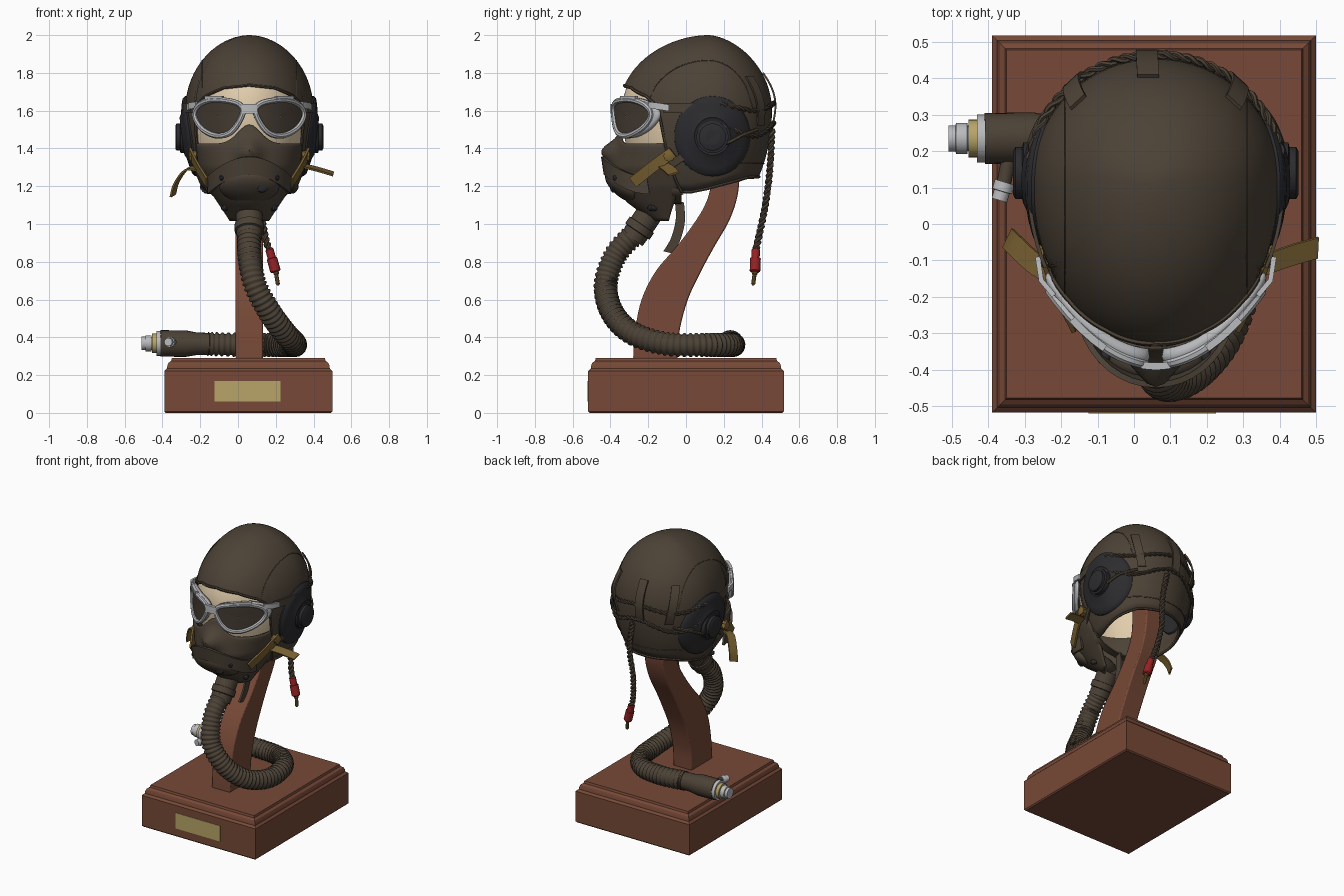
import bpy, bmesh, math
from mathutils import Vector as V
from math import sin, cos, pi, sqrt, radians, exp

if "Cube" in bpy.data.objects:
    bpy.data.objects.remove(bpy.data.objects["Cube"])

CX = .06  # mid plane of the head and stand


def mat(name, r, g, b):
    m = bpy.data.materials.new(name)
    m.diffuse_color = [((c / 255 + .055) / 1.055) ** 2.4 for c in (r, g, b)] + [1]
    m.use_nodes = True
    m.node_tree.nodes["Principled BSDF"].inputs["Base Color"].default_value = m.diffuse_color
    return m


LEATHER = mat("brown leather", 76, 66, 54)
BLACK = mat("black rubber", 44, 44, 47)
LENS = mat("smoked lens", 68, 59, 50)
SILVER = mat("silver metal", 186, 187, 190)
SKIN = mat("cream skin", 226, 205, 172)
WOOD = mat("red wood", 119, 73, 55)
BRASS = mat("brass", 184, 165, 104)
TAN = mat("tan webbing", 122, 98, 50)
RED = mat("red plastic", 150, 34, 36)


def mesh(name, verts, faces, m, thick=0, angle=35, offset=0, bevel=0):
    bm = bmesh.new()
    vs = [bm.verts.new(v) for v in verts]
    for f in faces:
        bm.faces.new([vs[i] for i in f])
    bmesh.ops.remove_doubles(bm, verts=bm.verts, dist=1e-5)
    bmesh.ops.recalc_face_normals(bm, faces=bm.faces)
    me = bpy.data.meshes.new(name)
    bm.to_mesh(me)
    bm.free()
    for p in me.polygons:
        p.use_smooth = True
    me.set_sharp_from_angle(angle=radians(angle))
    me.materials.append(m)
    o = bpy.data.objects.new(name, me)
    bpy.context.collection.objects.link(o)
    if thick:
        s = o.modifiers.new("thickness", 'SOLIDIFY')
        s.thickness, s.offset = thick, offset
    if bevel:
        b = o.modifiers.new("bevel", 'BEVEL')
        b.width, b.segments = bevel, 2
    return o


def grid(name, rows, m, closed=False, caps=False, loop=False, **kw):
    n, k = len(rows[0]), len(rows)
    faces = [(i * n + j, i * n + (j + 1) % n, (i + 1) % k * n + (j + 1) % n, (i + 1) % k * n + j)
             for i in range(k if loop else k - 1) for j in range(n if closed else n - 1)]
    if caps:
        faces += [tuple(range(n)), tuple(range((k - 1) * n, k * n))]
    return mesh(name, [p for r in rows for p in r], faces, m, **kw)


def spline(pts, n=8, cyclic=False):
    p = [V(q) for q in pts]
    k = len(p)
    get = (lambda i: p[i % k]) if cyclic else (lambda i: p[max(0, min(k - 1, i))])
    out = []
    for i in range(k if cyclic else k - 1):
        a, b, c, d = (get(i + j) for j in (-1, 0, 1, 2))
        for j in range(n):
            t = j / n
            out.append(.5 * (2 * b + (c - a) * t + (2 * a - 5 * b + 4 * c - d) * t * t
                             + (3 * b - a - 3 * c + d) * t ** 3))
    return out if cyclic else out + [p[-1]]


def tube(name, pts, r, m, sides=12, cyclic=False, **kw):
    p = [V(q) for q in pts]
    k, rows, nrm = len(p), [], None
    for i in range(k):
        a, b = (p[i - 1], p[(i + 1) % k]) if cyclic else (p[max(0, i - 1)], p[min(k - 1, i + 1)])
        d = (b - a).normalized()
        nrm = (nrm - d * nrm.dot(d)).normalized() if nrm else d.orthogonal().normalized()
        e, q = d.cross(nrm), (r[i] if isinstance(r, (list, tuple)) else r)
        rows.append([p[i] + q * (nrm * cos(2 * pi * j / sides) + e * sin(2 * pi * j / sides)) for j in range(sides)])
    return grid(name, rows, m, True, not cyclic, cyclic, **kw)


def lathe(name, a, b, prof, m, sides=24):  # stepped round part from a to b: (fraction, radius)
    a, b = V(a), V(b)
    return tube(name, [a.lerp(b, f) for f, _ in prof], [r for _, r in prof], m, sides)


def ribbon(name, pts, width, side, m, thick=.01):  # flat strap with a box section
    s, k, rows = V(side).normalized() * width / 2, len(pts), []
    for i, p in enumerate(pts):
        n = (pts[min(i + 1, k - 1)] - pts[max(i - 1, 0)]).cross(s).normalized() * thick / 2
        rows.append([p - s - n, p + s - n, p + s + n, p - s + n])
    return grid(name, rows, m, True, True, angle=45)


def twisted(name, pts, r, m, pitch=.07):
    dist = [0]
    for a, b in zip(pts, pts[1:]):
        dist.append(dist[-1] + (b - a).length)
    for h in (0, pi):
        strand = []
        for i, p in enumerate(pts):
            d = (pts[min(i + 1, len(pts) - 1)] - pts[max(i - 1, 0)]).normalized()
            u = d.cross(V((.3, .5, .2))).normalized()
            w = 2 * pi * dist[i] / pitch + h
            strand.append(p + r * (u * cos(w) + d.cross(u) * sin(w)))
        tube(name, strand, r * 1.05, m, 6)


def interp(x, table):  # table sorted by falling x
    for (a, *u), (b, *v) in zip(table, table[1:]):
        if x >= b:
            t = min(1, (a - x) / (a - b))
            return [p + (q - p) * t for p, q in zip(u, v)]
    return table[-1][1:]


# head surface: t is the angle from the front, z the height
def radii(z):
    f = sqrt(max(0, 1 - ((z - 1.6) / (.4 if z > 1.6 else .62)) ** 2))
    return .34 * f ** 1.05, .475 * f ** 1.05, .335 * f ** 1.2


def head(t, z, off=0, k=1):
    w, fr, bk = radii(z)
    ry = (fr if cos(t) > 0 else bk) * k + off
    return V((CX + (w * k + off) * sin(t), .12 - ry * cos(t), z))


def side(s, y, z, off=0):
    w, fr, bk = radii(z)
    c = min(1, abs((.12 - y) / (fr if y < .12 else bk)))
    return V((CX + s * (w * sqrt(1 - c * c) + off), y, z))


# wooden base, plaque and curved post
steps = [(.008, 0), (0, .008), (0, .222), (.008, .23), (.014, .235), (.016, .25), (.022, .265), (.036, .275), (.04, .29)]
grid("base", [[(CX - .005 + sx * (.445 - i), sy * (.518 - i), z) for sx, sy in ((-1, -1), (1, -1), (1, 1), (-1, 1))]
              for i, z in steps], WOOD, True, True, angle=25)
ribbon("plaque", [V((x, -.5185, .115)) for x in (-.125, .225)], .11, (0, 0, 1), BRASS, .004)
post = spline([(-.28, -.045, .285), (-.27, -.035, .43), (-.235, .01, .6), (-.16, .08, .75), (-.05, .15, .88),
               (.04, .22, 1.0), (.1, .26, 1.1), (.13, .28, 1.2), (.14, .29, 1.38)], 5)
grid("post", [[(x, y, p.z) for x, y in ((CX - .072, p.x), (CX + .072, p.x), (CX + .072, p.y), (CX - .072, p.y))]
              for p in post], WOOD, True, True, bevel=.008)


# leather helmet with face opening
def rim(t):
    a = abs(math.degrees((t + pi) % (2 * pi) - pi))
    return interp(-a, [(0, 1.735), (-25, 1.72), (-45, 1.675), (-56, 1.62), (-58.5, 1.5), (-61, 1.3), (-64, 1.17),
                       (-75, 1.17), (-100, 1.2), (-140, 1.245), (-181, 1.25)])[0]


N = 144
turn = [2 * pi * i / N for i in range(N)]
grid("helmet", [[head(t, rim(t) + (2 - rim(t)) * sin(pi / 2 * u / 28)) for t in turn] for u in range(29)],
     LEATHER, True, thick=.014, offset=-1, angle=50)
tube("helmet_rim", [head(t, rim(t), .001) for t in turn], .008, LEATHER, 6, True)
for s in (-1, 1):
    seam = []
    for i in range(31):
        t = radians(48 + i * 3)
        f = min(1, (.25 / .34 / sin(t)) ** (1 / 1.05))
        seam.append(head(s * t, 1.6 + .4 * sqrt(1 - f * f)))
    tube("helmet_seam", seam, .0025, LEATHER, 5, angle=80)
tube("helmet_back_seam", [head(pi + (i - 15) * .09, 1.32, .001) for i in range(31)], .003, LEATHER, 5, angle=80)

# face behind the goggles
grid("face", [[head(radians(a), 1.4 + .38 * i / 12, 0, .965) for a in range(-66, 67, 4)] for i in range(13)], SKIN)

# ear cups, goggle straps
for s in (-1, 1):
    ring = [2 * pi * i / 40 for i in range(40)]
    for name, prof in (("ear_patch", ((.02, .024), (.09, .024), (.1, .03), (.12, .022), (.17, .02), (.2, .018),
                                      (.212, .008), (.213, -.005))),
                       ("ear_lining", ((.01, -.03), (.08, -.03), (.14, -.025), (.15, -.01)))):
        grid(name, [[side(s, .14 + r * cos(a) * .95, 1.465 + r * sin(a), off) for a in ring] for r, off in prof],
             BLACK, True)
    lathe("ear_knob", (CX + s * .33, .14, 1.46), (CX + s * .392, .14, 1.46),
          [(0, .085), (.55, .085), (.6, .072), (.9, .072), (1, .06), (1.0001, .04), (.9, .035)], BLACK, 28)
    ribbon("goggle_strap", [side(s, -.12 + .03 * i, 1.615, .01) for i in range(7)], .05, (0, 0, 1), LEATHER)
    ribbon("ear_strap_lower", [side(s, -.1 + .03 * i, 1.30 + .02 * i, .01) for i in range(4)], .04, (0, -.5, 1), LEATHER)
    tube("ear_wire", spline([side(s, .14, 1.42, .04), side(s, .22, 1.43, .035), side(s, .3, 1.47, .03),
                             side(s, .38, 1.5, .02)]), .01, LEATHER, 6)
    ribbon("back_loop", [head(s * radians(136 + i), 1.78 - .032 * i, .006 + .016 * sin(pi * i / 8)) for i in range(9)],
           .055, (cos(2.4), s * sin(2.4), 0), LEATHER)
ribbon("back_loop_centre", [head(pi + .07, 1.8 - .035 * i, .006 + .016 * sin(pi * i / 8)) for i in range(9)],
       .06, (1, 0, 0), LEATHER)

# twisted cables round the back, hanging plug lead
for z, wave in ((1.5, .035), (1.62, .02)):
    twisted("back_cable", [head(radians(100 + i * 1.6), z + wave * cos(radians(100 + i * 1.6) * 4), .012)
                           for i in range(101)], .007, LEATHER)
twisted("hanging_lead", spline([(.1, .455, 1.5), (.13, .445, 1.3), (.12, .42, 1.1), (.145, .385, .93),
                                (.168, .37, .86)], 22), .01, LEATHER, .06)
lathe("plug_body", (.165, .37, .87), (.2, .365, .745),
      [(0, .014), (.05, .022), (.4, .022), (.42, .028), (.95, .028), (1, .02)], RED, 16)
lathe("plug_tip", (.2, .365, .75), (.212, .355, .675), [(0, .015), (.2, .015), (.25, .011), (.9, .011), (1, .005)], TAN, 10)


# goggles wrapped on a curve
def gog(dx, z, out=0):
    return V((CX + dx, -.385 + 2.4 * dx * dx - out, z))


shape = [(.032, 1.6), (.06, 1.638), (.13, 1.655), (.21, 1.655), (.27, 1.625), (.288, 1.57), (.25, 1.505),
         (.18, 1.468), (.11, 1.478), (.06, 1.53)]
for s in (-1, 1):
    edge = spline([(s * x, 0, z) for x, z in shape], 5, True)
    rings = [[gog(s * .165 + (p.x - s * .165) * k, 1.57 + (p.z - 1.57) * k) for p in edge] for k in (.02, .35, .7, 1)]
    grid("lens", rings, LENS, True)
    tube("goggle_frame", [gog(p.x, p.z) for p in edge], .015, SILVER, 8, True)
    cup = [[gog(s * .165 + (p.x - s * .165) * k, 1.57 + (p.z - 1.57) * k, -d) for p in edge]
           for k, d in ((1.04, 0), (1.09, .02), (1.06, .04))]
    grid("goggle_cup", cup, SILVER, True, thick=.008)
    ribbon("goggle_clip", [gog(s * x, 1.668, .004) for x in (.14, .17, .2, .23)], .02, (0, 0, 1), SILVER, .02)
    ribbon("goggle_arm", [gog(s * .28, 1.63), V((CX + s * .315, -.155, 1.625)), side(s, -.09, 1.615, .02)],
           .035, (0, 0, 1), SILVER, .014)
ribbon("goggle_bridge", [gog(-.04 + .02 * i, 1.61, .006) for i in range(5)], .05, (0, 0, 1), SILVER, .02)

# breathing mask: z, front y, half width, back y
sections = [(1.53, -.335, .27, -.13), (1.4, -.365, .275, -.11), (1.3, -.385, .265, -.07), (1.2, -.37, .22, -.04),
            (1.12, -.31, .165, -.06), (1.06, -.23, .125, -.08), (1.02, -.17, .1, -.09)]
rows = []
for i in range(27):
    row = []
    for j in range(41):
        t = (j / 20 - 1) * pi / 2
        top = 1.425 + .1 * exp(-(t / .3) ** 2)
        z = top + (1.02 - top) * i / 26
        yf, w, yb = interp(z, sections)
        nose = .075 * exp(-(w * sin(t) / .06) ** 2) * exp(-((z - 1.385) / .055) ** 2)
        row.append((CX + w * sin(t), yb - (yb - yf) * cos(t) - nose, z))
    rows.append(row)
grid("mask", rows, LEATHER, thick=.012)
arc = [radians(a) for a in range(-90, 91, 9)]
ribbon("mask_band", [V((CX + .215 * sin(t), -.2 - .235 * cos(t), 1.205 + .105 * cos(t) ** 2)) for t in arc],
       .095, (0, -.15, 1), LEATHER, .016)
turn = [2 * pi * j / 28 for j in range(28)]
grid("mask_cup", [[(CX + .16 * sin(u) * cos(a), -.325 + .085 * sin(u) * sin(a) + .06 * cos(u), 1.2 - .09 * cos(u))
                   for a in turn] for u in (pi * i / 12 for i in range(13))], LEATHER, True)
lathe("mask_worn_patch", (.125, -.36, 1.2), (.128, -.4, 1.2), [(0, .035), (.8, .032), (1, .02)], BLACK, 14)
for s in (-1, 1):
    for x, y, z in ((.15, -.385, 1.245), (.14, -.2, 1.085)):
        lathe("stud", (CX + s * x * .85, y + .04, z), (CX + s * x, y, z), [(0, .016), (.8, .016), (1, .008)], BLACK, 12)
    ribbon("cheek_strap", spline([(CX + s * .225, -.28, 1.22), (CX + s * .275, -.18, 1.3), (CX + s * .315, -.07, 1.38)]),
           .06, (0, -.6, .8), TAN, .012)
    lathe("strap_buckle", (CX + s * .28, -.09, 1.36), (CX + s * .322, -.09, 1.36), [(0, .03), (.9, .03), (1, .02)], TAN, 8)
ribbon("strap_end_left", spline([(-.2, -.15, 1.29), (-.27, -.11, 1.29), (-.325, -.06, 1.22), (-.345, -.04, 1.15)]),
       .06, (.43, .9, .25), TAN)
ribbon("strap_end_right", spline([(.34, -.12, 1.31), (.42, -.09, 1.29), (.505, -.065, 1.265)]), .06, (.05, 1, .3), TAN)
ribbon("chin_band", [V((CX + .215 * sin(t), -.05, 1.19 - .08 * cos(t))) for t in arc], .05, (0, 1, 0), LEATHER)
ribbon("chin_strap", spline([(.1, -.035, 1.12), (.1, -.03, 1.02), (.095, -.055, .92), (.09, -.095, .85)]),
       .05, (0, 1, -.25), LEATHER, .012)

# ribbed hose from mask to the connector lying on the base
lathe("hose_collar", (CX, -.19, 1.06), (CX, -.285, .92),
      [(0, .07), (.45, .07), (.46, .078), (.7, .078), (.72, .068), (1, .066)], LEATHER)
path = spline([(CX, -.26, .96), (CX, -.37, .84), (.09, -.425, .68), (.17, -.39, .53), (.25, -.28, .42), (.3, -.1, .365),
               (.28, .1, .36), (.18, .22, .36), (.02, .25, .36), (-.16, .238, .365)], 26)
tube("hose", path, [.064 if i % 4 in (1, 2) else .055 for i in range(len(path))], LEATHER, 20, angle=60)
lathe("hose_sleeve", (-.14, .238, .365), (-.41, .235, .368), [(0, .058), (.3, .06), (.5, .07), (1, .07)], LEATHER)
lathe("connector_flange", (-.405, .235, .368), (-.432, .235, .368), [(0, .066), (1, .066)], SILVER)
lathe("connector_ring", (-.425, .235, .368), (-.455, .235, .368), [(0, .052), (1, .052)], BRASS)
lathe("connector_end", (-.44, .235, .368), (-.51, .235, .368),
      [(0, .035), (.25, .035), (.26, .043), (.7, .043), (.72, .036), (1, .036)], SILVER)
lathe("nozzle_stem", (-.34, .2, .375), (-.358, .11, .375), [(0, .02), (1, .02)], LEATHER, 16)
lathe("side_nozzle", (-.355, .115, .375), (-.37, .065, .375), [(0, .028), (.5, .028), (.52, .022), (1, .022)], SILVER, 16)
